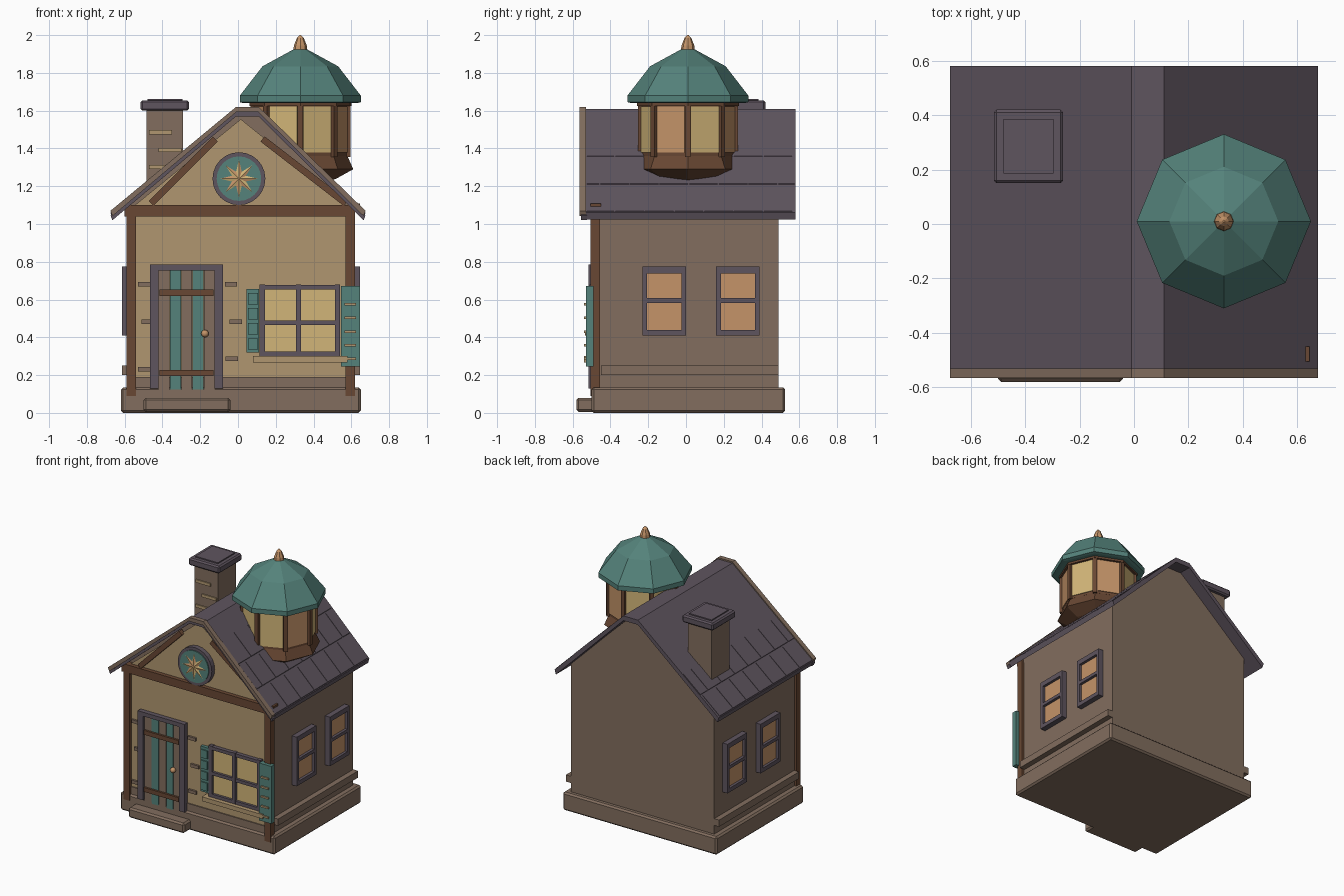
import bpy, bmesh, math
from mathutils import Matrix, Vector

cube = bpy.data.objects.get("Cube")
if cube:
    bpy.data.objects.remove(cube, do_unlink=True)


def material(name, rgb):
    col = [c / 12.92 if c <= 0.04 else ((c + 0.055) / 1.055) ** 2.4 for c in rgb] + [1]
    m = bpy.data.materials.new(name)
    m.use_nodes = True
    m.diffuse_color = col
    node = m.node_tree.nodes["Principled BSDF"]
    node.inputs["Base Color"].default_value = col
    node.inputs["Roughness"].default_value = 0.8
    return m


STONE = material("taupe stone", (.51, .43, .37))
PLASTER = material("tan plaster", (.69, .59, .44))
TIMBER = material("brown timber", (.41, .28, .2))
SLATE = material("purple slate", (.37, .33, .37))
TEAL = material("teal paint", (.33, .51, .48))
GLOW = material("yellow glass", (.82, .71, .47))
AMBER = material("amber copper", (.77, .58, .41))


def finish(name, bm, *mats, bevel=0):
    bmesh.ops.recalc_face_normals(bm, faces=bm.faces)
    me = bpy.data.meshes.new(name)
    bm.to_mesh(me)
    bm.free()
    for m in mats:
        me.materials.append(m)
    ob = bpy.data.objects.new(name, me)
    bpy.context.collection.objects.link(ob)
    if bevel:
        mod = ob.modifiers.new("bevel", 'BEVEL')
        mod.width = bevel
        mod.segments = 1
    return ob


def box(x0, x1, y0, y1, z0, z1):
    return [(x0, z0), (x1, z0), (x1, z1), (x0, z1)], y0, y1


def bar(a, b, width, y0, y1):
    """Straight board from a to b in the xz plane."""
    a, b = Vector(a), Vector(b)
    d = (b - a).normalized()
    n = Vector((-d.y, d.x)) * width / 2
    return [a - n, b - n, b + n, a + n], y0, y1


def part(name, mat, *shapes, bevel=0):
    """Join xz outlines, each extruded from y0 to y1."""
    bm = bmesh.new()
    for pts, y0, y1 in shapes:
        face = bm.faces.new([bm.verts.new((p[0], y0, p[1])) for p in pts])
        ext = bmesh.ops.extrude_face_region(bm, geom=[face])["geom"]
        for v in ext:
            if isinstance(v, bmesh.types.BMVert):
                v.co.y = y1
    return finish(name, bm, mat, bevel=bevel)


def lathe(name, mat, profile, x, y, sides=8):
    bm = bmesh.new()
    rings = []
    for r, z in profile:
        rings.append([bm.verts.new((x + r * math.cos(math.tau * i / sides),
                                    y + r * math.sin(math.tau * i / sides), z))
                      for i in range(sides)])
    for lo, hi in zip(rings, rings[1:]):
        for i in range(sides):
            j = (i + 1) % sides
            bm.faces.new((lo[i], lo[j], hi[j], hi[i]))
    bm.faces.new(rings[0])
    bm.faces.new(rings[-1])
    return finish(name, bm, mat)


def disc(x, z, r, y0, y1, sides=24):
    return [(x + r * math.cos(math.tau * i / sides), z + r * math.sin(math.tau * i / sides))
            for i in range(sides)], y0, y1


MID = 0.015  # centre line of the house

# Foundations and walls
part("plinth", STONE, box(-.62, .65, -.5, .525, 0, .135), bevel=.012)
part("door_step", STONE, box(-.5, -.04, -.58, -.48, .005, .08), bevel=.012)
part("house_body", STONE, ([(-.575, .1), (.605, .1), (.605, 1.09), (.11, 1.57),
                            (-.01, 1.57), (-.575, 1.11)], -.46, .49))
part("front_wall", PLASTER, ([(-.57, .13), (.6, .13), (.6, 1.08), (MID, 1.555),
                              (-.57, 1.08)], -.48, -.455))
part("front_skirting", STONE, box(-.57, .6, -.488, -.47, .13, .19))

# Timber frame
part("corner_posts", TIMBER, *[box(MID + s * .58 - .025, MID + s * .58 + .025,
                                   -.505, -.455, .09, 1.05) for s in (-1, 1)])
part("tie_beam", TIMBER, box(-.6, .62, -.51, -.46, 1.04, 1.1))
part("gable_rafters", TIMBER, bar((-.46, 1.11), (-.12, 1.45), .035, -.505, -.47),
     bar((.13, 1.45), (.57, 1.11), .035, -.505, -.47))

# Roof slab, barge board and tiles
EAVE_L, TOP_L, TOP_R, EAVE_R = (-.675, 1.06), (-.01, 1.61), (.11, 1.61), (.675, 1.06)


def roof_outline(lift, drop):
    top = [EAVE_L, TOP_L, TOP_R, EAVE_R]
    return ([(x, z + lift) for x, z in top] +
            [(x * .985, z - drop) for x, z in reversed(top)])


part("roof", SLATE, (roof_outline(0, .035), -.53, .58))
part("barge_board", STONE, (roof_outline(.01, .018), -.565, -.53))
part("barge_lining", SLATE, (roof_outline(-.015, .04), -.555, -.525))


def tiles(eave, top, courses):
    out = []
    for c in range(courses):
        ends = []
        for t in (c + .03, c + .97):
            k = t * .15 / abs(top[0] - eave[0])
            ends.append((eave[0] + k * (top[0] - eave[0]), eave[1] + k * (top[1] - eave[1])))
        (xa, za), (xb, zb) = ends
        start = -.53 - (c % 2) * .08
        for i in range(8):
            y0 = max(start + i * .157, -.525)
            y1 = min(start + i * .157 + .15, .575)
            if y1 - y0 > .02:
                out.append(([(xa, za - .01), (xb, zb - .01), (xb, zb + .004),
                             (xa, za + .004)], y0, y1))
    return out


part("roof_tiles", SLATE, *tiles(EAVE_L, TOP_L, 2), *tiles(EAVE_R, TOP_R, 3))
part("roof_peg", TIMBER, box(.63, .645, -.505, -.45, 1.07, 1.108))

# Chimney
part("chimney_stack", STONE, box(-.485, -.29, .18, .39, 1.15, 1.61))
part("chimney_cap", SLATE, box(-.515, -.26, .15, .42, 1.6, 1.655), bevel=.01)
part("chimney_cap_top", SLATE, box(-.48, -.295, .185, .385, 1.65, 1.663))
part("chimney_bricks", PLASTER, *[box(x, x + .12, .172, .19, z, z + .022)
                                  for x, z in ((-.47, 1.475), (-.42, 1.38), (-.47, 1.29))])

# Side windows and stone bands
for s, side in ((1, "left"), (-1, "right")):
    def wall_box(d0, d1, y0, y1, z0, z1):
        a, b = sorted((MID + s * d0, MID + s * d1))
        return box(a, b, y0, y1, z0, z1)

    part(side + "_stone_band", STONE, wall_box(.58, .63, -.45, .49, .2, .25))
    for n, y in enumerate((-.115, .275)):
        frame = [wall_box(.58, .63, y + k - .012, y + k + .012, .41, .775) for k in (-.103, .103)]
        frame += [wall_box(.58, .63, y - .1, y + .1, z - h, z + h)
                  for z, h in ((.425, .015), (.595, .012), (.757, .018))]
        part(f"{side}_window_frame_{n}", SLATE, *frame)
        part(f"{side}_window_panes_{n}", AMBER, wall_box(.585, .61, y - .1, y + .1, .42, .76))

# Door
part("door_frame", SLATE, box(-.465, -.42, -.515, -.46, .13, .785),
     box(-.125, -.08, -.515, -.46, .13, .785), box(-.42, -.125, -.515, -.46, .755, .785))
planks = [box(-.42 + i * .06, -.363 + i * .06, -.5, -.46, .115, .755) for i in range(5)]
part("door_planks", STONE, *planks[::2])
part("door_teal_planks", TEAL, *planks[1::2])
part("door_straps", TIMBER, *[box(-.415, -.13, -.515, -.49, z, z + .032) for z in (.195, .62)])
bm = bmesh.new()
bmesh.ops.create_uvsphere(bm, u_segments=12, v_segments=8, radius=.02,
                          matrix=Matrix.Translation((-.175, -.515, .42)))
knob = finish("door_knob", bm, AMBER)
for p in knob.data.polygons:
    p.use_smooth = True
part("door_quoins", STONE, *[box(x, x + .065, -.495, -.46, z, z + .024) for x, z in
                             ((-.53, .67), (-.51, .47), (-.53, .22),
                              (-.07, .67), (-.045, .47), (-.065, .275))])

# Front window with sill and shutters
bars = [box(x, x + .027, -.51, -.46, .3, .68) for x in (.115, .307, .513)]
bars += [box(.12, .53, -.509, -.46, z, z + .024) for z in (.3, .465, .652)]
part("front_window_frame", SLATE, *bars)
part("front_window_panes", GLOW, box(.12, .53, -.49, -.46, .305, .675))
part("window_sill", PLASTER, box(.08, .58, -.54, -.46, .268, .3))
part("inner_shutter", TEAL, box(.045, .112, -.505, -.47, .32, .655))
part("inner_shutter_slats", TEAL, *[box(.052, .105, -.513, -.5, .335 + i * .08, .395 + i * .08)
                                    for i in range(4)])
part("outer_shutter", TEAL, box(.545, .645, -.53, -.49, .245, .672))
part("outer_shutter_slats", PLASTER, *[box(.565, .625, -.54, -.525, .28 + i * .072, .293 + i * .072)
                                       for i in range(5)])

# Gable medallion with a two-tone star
MX, MZ = .005, 1.24
part("medallion_rim", SLATE, disc(MX, MZ, .14, -.515, -.47))
part("medallion_disc", TEAL, disc(MX, MZ, .118, -.522, -.5))
bm = bmesh.new()
hub = bm.verts.new((MX, -.532, MZ))
rim = []
for i in range(16):
    r, a = (.04 if i % 2 else .1), math.tau * i / 16
    rim.append(bm.verts.new((MX + r * math.cos(a), -.524, MZ + r * math.sin(a))))
for i in range(16):
    bm.faces.new((hub, rim[i], rim[(i + 1) % 16])).material_index = i % 2
bm.faces.new(rim)
finish("medallion_star", bm, GLOW, AMBER)

# Turret
TX, TY = .33, .01
lathe("turret_base", TIMBER, [(.08, 1.2), (.19, 1.24), (.28, 1.29), (.245, 1.37)], TX, TY)
lathe("turret_core", TIMBER, [(.25, 1.36), (.25, 1.65)], TX, TY)
lathe("turret_header", TIMBER, [(.27, 1.625), (.27, 1.66)], TX, TY)
lathe("turret_dome", TEAL, [(.3, 1.64), (.32, 1.645), (.32, 1.68), (.2, 1.835),
                            (.035, 1.925), (.03, 1.95)], TX, TY)
lathe("turret_finial", AMBER, [(.036, 1.925), (.034, 1.945), (.018, 1.985), (.004, 2)], TX, TY)


def ring_boxes(name, angles, radius, size, z, mat):
    """Upright boxes turned outward around the turret."""
    bm = bmesh.new()
    for a in angles:
        place = (Matrix.Translation((TX, TY, z)) @ Matrix.Rotation(math.radians(a), 4, 'Z')
                 @ Matrix.Translation((radius, 0, 0)) @ Matrix.Diagonal((*size, 1)))
        bmesh.ops.create_cube(bm, size=1, matrix=place)
    return finish(name, bm, mat)


ring_boxes("turret_posts", range(0, 360, 45), .252, (.025, .028, .29), 1.5, TIMBER)
faces = [22.5 + 45 * i for i in range(8)]
amber = [faces[i] for i in (1, 4, 7)]
PANE = (.009, .158, .245)
ring_boxes("turret_amber_panes", amber, .232, PANE, 1.5, AMBER)
ring_boxes("turret_yellow_panes", [a for a in faces if a not in amber], .232, PANE, 1.5, GLOW)
